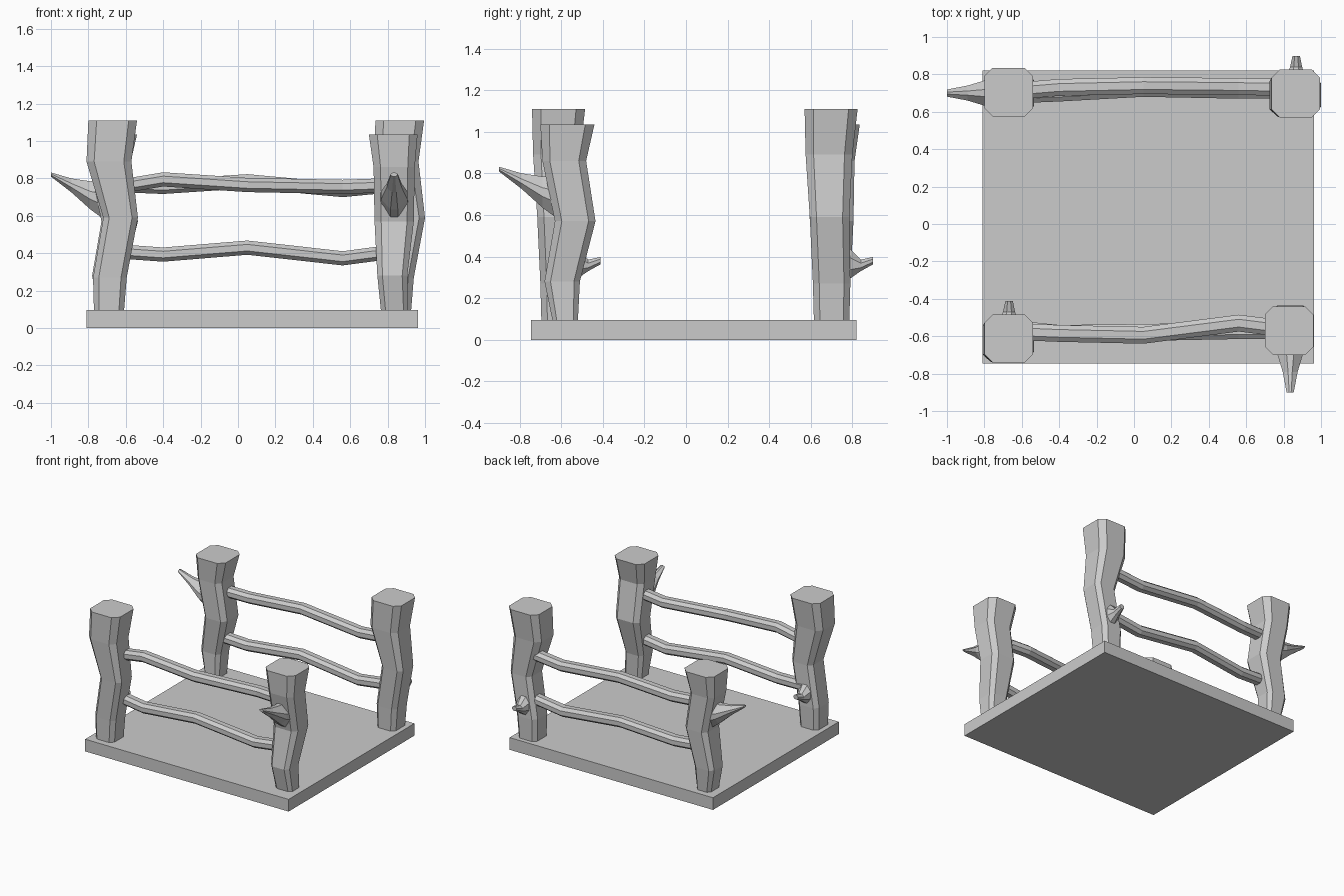
import bpy, bmesh
from math import pi
from mathutils import Vector


def loft(name, axis, rings, loc=(0, 0, 0), rot=0, cut=0.25):
    """Skin chamfered-rectangle rings (pos, u0, u1, v0, v1) stacked along an axis."""
    bm = bmesh.new()
    loops = []
    for p, u0, u1, v0, v1 in rings:
        cu, cv = (u1 - u0) * cut, (v1 - v0) * cut
        pts = [(u0 + cu, v0), (u1 - cu, v0), (u1, v0 + cv), (u1, v1 - cv),
               (u1 - cu, v1), (u0 + cu, v1), (u0, v1 - cv), (u0, v0 + cv)]
        to3d = {'x': lambda u, v: (p, u, v), 'y': lambda u, v: (u, p, v),
                'z': lambda u, v: (u, v, p)}[axis]
        loops.append([bm.verts.new(Vector(to3d(u, v))) for u, v in pts])
    for a, b in zip(loops, loops[1:]):
        for i in range(8):
            j = (i + 1) % 8
            bm.faces.new((a[i], a[j], b[j], b[i]))
    bm.faces.new(loops[0])
    bm.faces.new(loops[-1])
    bmesh.ops.recalc_face_normals(bm, faces=bm.faces)
    mesh = bpy.data.meshes.new(name)
    bm.to_mesh(mesh)
    bm.free()
    ob = bpy.data.objects.new(name, mesh)
    ob.location = loc
    ob.rotation_euler.z = rot
    bpy.context.collection.objects.link(ob)
    return ob


# Base slab
bpy.ops.mesh.primitive_cube_add(size=1, location=(0.077, 0.037, 0.048))
base = bpy.context.object
base.name = "base_slab"
base.scale = (1.772, 1.566, 0.096)

# Crooked posts with a long upturned branch stub
tall_stub = [(0.085, -0.065, 0.08, -0.075, 0.045), (0.28, -0.085, 0.075, -0.115, 0.055),
             (0.57, -0.1, 0.11, -0.065, 0.13), (0.86, -0.105, 0.115, -0.125, 0.085),
             (1.035, -0.13, 0.13, -0.135, 0.125)]
long_branch = [(-0.05, -0.07, 0.08, 0.58, 0.79), (-0.125, -0.065, 0.075, 0.635, 0.785),
               (-0.225, -0.035, 0.045, 0.725, 0.80), (-0.335, -0.014, 0.024, 0.81, 0.832)]
for tag, loc, rot in (("front_right", (0.83, -0.565, 0), 0),
                      ("back_left", (-0.665, 0.705, 0), -pi / 2)):
    loft(tag + "_post", 'z', tall_stub, loc, rot, 0.17)
    loft(tag + "_branch", 'y', long_branch, loc, rot, 0.36)

# Crooked posts with a short knot stub
knot_post = [(0.085, -0.10, 0.06, -0.085, 0.085), (0.27, -0.105, 0.075, -0.09, 0.09),
             (0.59, -0.05, 0.135, -0.105, 0.085), (0.89, -0.14, 0.10, -0.125, 0.10),
             (1.11, -0.13, 0.13, -0.13, 0.125)]
knot = [(0.05, -0.055, 0.055, 0.27, 0.46), (0.09, -0.05, 0.05, 0.295, 0.435),
        (0.14, -0.03, 0.034, 0.33, 0.385), (0.198, -0.018, 0.022, 0.362, 0.398)]
for tag, loc in (("front_left", (-0.67, -0.61, 0)), ("back_right", (0.865, 0.70, 0))):
    loft(tag + "_post", 'z', knot_post, loc, 0, 0.17)
    loft(tag + "_knot", 'y', knot, loc, 0, 0.3)

# Wavy rails: (y, z) centres at shared x stations
stations = (-0.64, -0.40, 0.05, 0.56, 0.84)
rails = {
    "front_upper_rail": ((-0.575, 0.755), (-0.585, 0.795), (-0.595, 0.765), (-0.53, 0.755), (-0.565, 0.765)),
    "front_lower_rail": ((-0.56, 0.41), (-0.585, 0.393), (-0.58, 0.43), (-0.57, 0.373), (-0.57, 0.41)),
    "back_upper_rail": ((0.71, 0.765), (0.73, 0.755), (0.74, 0.785), (0.735, 0.738), (0.73, 0.765)),
    "back_lower_rail": ((0.69, 0.41), (0.70, 0.393), (0.725, 0.43), (0.715, 0.373), (0.715, 0.41)),
}
for name, path in rails.items():
    loft(name, 'x', [(x, y - 0.045, y + 0.045, z - 0.038, z + 0.038)
                     for x, (y, z) in zip(stations, path)], cut=0.27)
